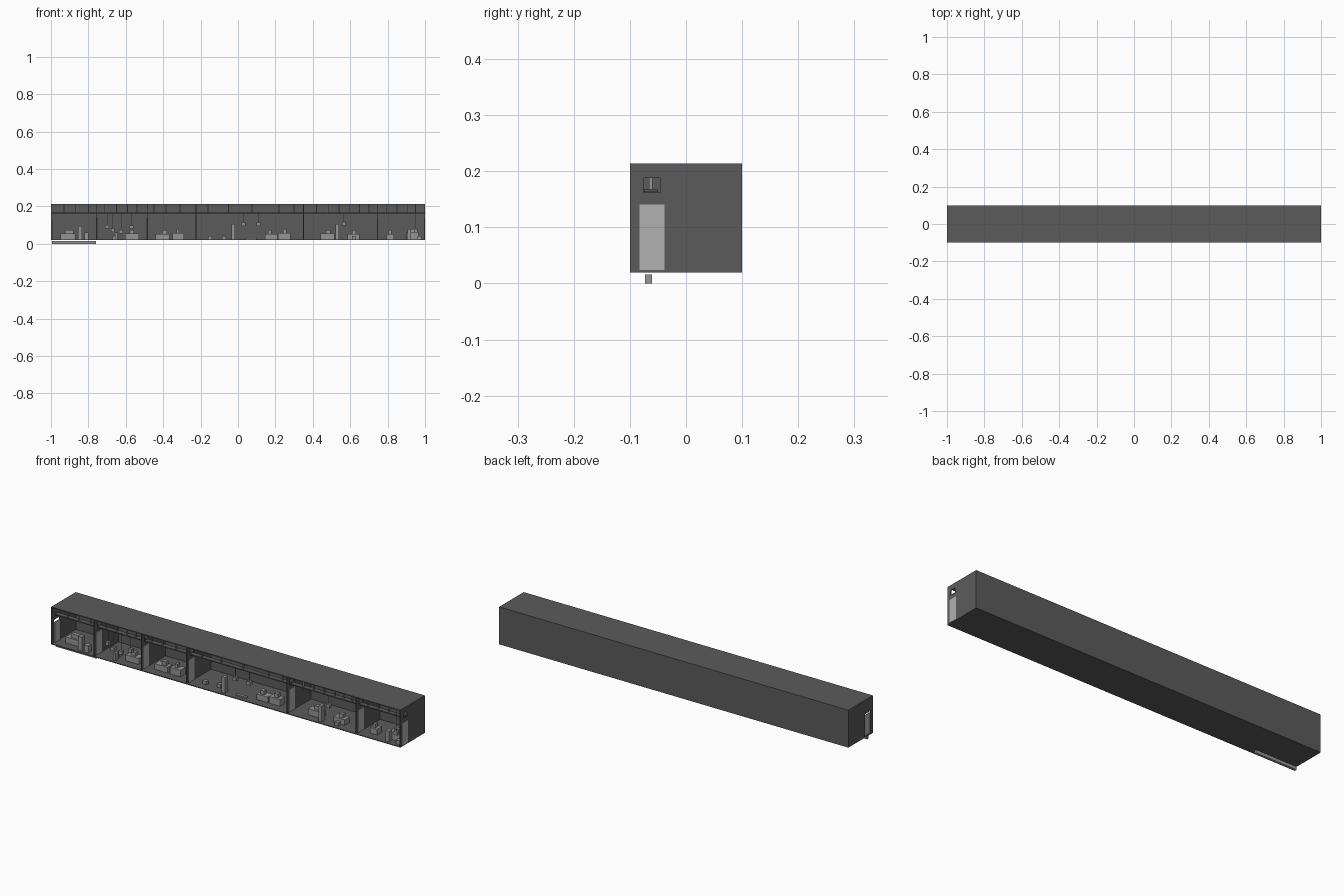
import bpy, bmesh
from mathutils import Matrix, Vector


def mat(name, v):
    m = bpy.data.materials.new(name)
    m.diffuse_color = (v, v, v, 1)
    return m


WALL, PROP, DOOR = mat("dark_wall", 0.105), mat("mid_grey", 0.30), mat("light_grey", 0.44)


def boxes(name, parts, material):
    """One object made of boxes given as x0, x1, y0, y1, z0, z1."""
    bm = bmesh.new()
    for x0, x1, y0, y1, z0, z1 in parts:
        m = Matrix.Translation(((x0 + x1) / 2, (y0 + y1) / 2, (z0 + z1) / 2))
        m = m @ Matrix.Diagonal(Vector((x1 - x0, y1 - y0, z1 - z0, 1)))
        bmesh.ops.create_cube(bm, size=1, matrix=m)
    me = bpy.data.meshes.new(name)
    bm.to_mesh(me)
    bm.free()
    ob = bpy.data.objects.new(name, me)
    me.materials.append(material)
    bpy.context.collection.objects.link(ob)
    return ob


T = 0.004          # shell thickness
Z0, Z1 = 0.02, 0.214
RAIL_Z = 0.165

# Long shell, open at the front
boxes("floor", [(-1, 1, -0.1, 0.1, Z0, Z0 + T)], WALL)
boxes("roof", [(-1, 1, -0.1, 0.1, Z1 - T, Z1)], WALL)
boxes("back_wall", [(-1, 1, 0.1 - T, 0.1, Z0 + T, Z1 - T)], WALL)

# Cross walls with a doorway and a high service opening
walls = [-1 + T / 2, -0.755, -0.485, -0.225, 0.35, 0.745, 1 - T / 2]
for i, x in enumerate(walls):
    wall = boxes(f"cross_wall_{i}", [(x - T / 2, x + T / 2, -0.1, 0.1 - T, Z0 + T, Z1 - T)], WALL)
    holes = [(x - 0.02, x + 0.02, -0.083, -0.038, 0.026, 0.141)]
    if i > 0:
        holes.append((x - 0.02, x + 0.02, -0.076, -0.045, 0.162, 0.188))
    cutter = boxes(f"wall_cutter_{i}", holes, WALL)
    cutter.hide_render = True
    cutter.hide_viewport = False
    mod = wall.modifiers.new("openings", "BOOLEAN")
    mod.operation, mod.solver, mod.object = "DIFFERENCE", "EXACT", cutter
    bpy.context.view_layer.objects.active = wall
    bpy.ops.object.modifier_apply(modifier=mod.name)
    bpy.data.objects.remove(cutter)
    # Door leaf, the leftmost one sits low and slightly inside
    if i == 0:
        leaf = (x + 0.003, x + 0.007, -0.083, -0.038, 0.024, 0.130)
    else:
        leaf = (x - 0.003, x + 0.003, -0.083, -0.038, 0.024, 0.141)
    boxes(f"door_{i}", [leaf], DOOR)

# Overhead rail and its hangers in every room
hangers = [
    (-0.93, -0.865, -0.80), (-0.71, -0.65, -0.59, -0.54), (-0.45, -0.385, -0.31),
    (-0.16, -0.05, 0.075, 0.22, 0.30), (0.42, 0.48, 0.54, 0.60, 0.65, 0.70),
    (0.79, 0.85, 0.91, 0.95),
]
for i, xs in enumerate(hangers):
    boxes(f"overhead_rail_{i}",
          [(walls[i] + T / 2, walls[i + 1] - T / 2, -0.075, -0.05, RAIL_Z - 0.002, RAIL_Z + 0.003)], WALL)
    boxes(f"rail_hangers_{i}",
          [(x - 0.003, x + 0.003, -0.066, -0.06, RAIL_Z + 0.003, Z1 - T) for x in xs], PROP)

# Square conduit below the left end
boxes("under_conduit", [(-0.995, -0.76, -0.073, -0.061, 0.0, 0.016)], PROP)


# Low benches with a block on top: x0, x1, block x0, block x1, height
benches = [
    (-0.95, -0.87, -0.925, -0.88, 0.055), (-0.605, -0.53, -0.58, -0.555, 0.055),
    (-0.44, -0.365, -0.405, -0.38, 0.053), (-0.35, -0.29, -0.33, -0.315, 0.058),
    (0.145, 0.21, 0.16, 0.18, 0.053), (0.215, 0.28, 0.24, 0.26, 0.058),
    (0.44, 0.515, 0.47, 0.495, 0.055), (0.585, 0.65, 0.61, 0.632, 0.053),
    (0.795, 0.835, 0.805, 0.82, 0.053), (0.90, 0.965, 0.925, 0.95, 0.06),
]
for i, (a, b, c, d, h) in enumerate(benches):
    boxes(f"bench_{i}", [(a, b, -0.055, -0.015, Z0 + T, h),
                         (c, d, -0.045, -0.025, h, h + 0.02)], PROP)

# Upright cabinets
for i, (x, w, h) in enumerate([(-0.845, 0.022, 0.095), (-0.81, 0.024, 0.06), (-0.65, 0.014, 0.06),
                               (-0.025, 0.018, 0.105), (0.53, 0.018, 0.105), (0.915, 0.02, 0.078)]):
    boxes(f"cabinet_{i}", [(x - w / 2, x + w / 2, -0.085, -0.06, Z0 + T, h)], PROP)

# Small blocks hung from the rail on thin rods
for i, (x, z) in enumerate([(-0.70, 0.092), (-0.67, 0.072), (-0.625, 0.065), (-0.57, 0.09),
                            (0.03, 0.104), (0.11, 0.104), (0.565, 0.108), (0.95, 0.07)]):
    boxes(f"hanging_block_{i}", [(x - 0.01, x + 0.01, -0.072, -0.053, z - 0.009, z + 0.009),
                                 (x - 0.001, x + 0.001, -0.064, -0.062, z + 0.009, RAIL_Z - 0.002)], PROP)

# Loose floor crates
for i, (x, y) in enumerate([(-0.15, -0.05), (-0.075, -0.04), (-0.66, -0.03), (0.62, -0.07), (0.97, -0.07)]):
    boxes(f"crate_{i}", [(x - 0.01, x + 0.01, y - 0.01, y + 0.01, Z0 + T, 0.042)], PROP)
boxes("floor_plate", [(0.04, 0.10, -0.075, -0.06, Z0 + T, 0.03)], PROP)
